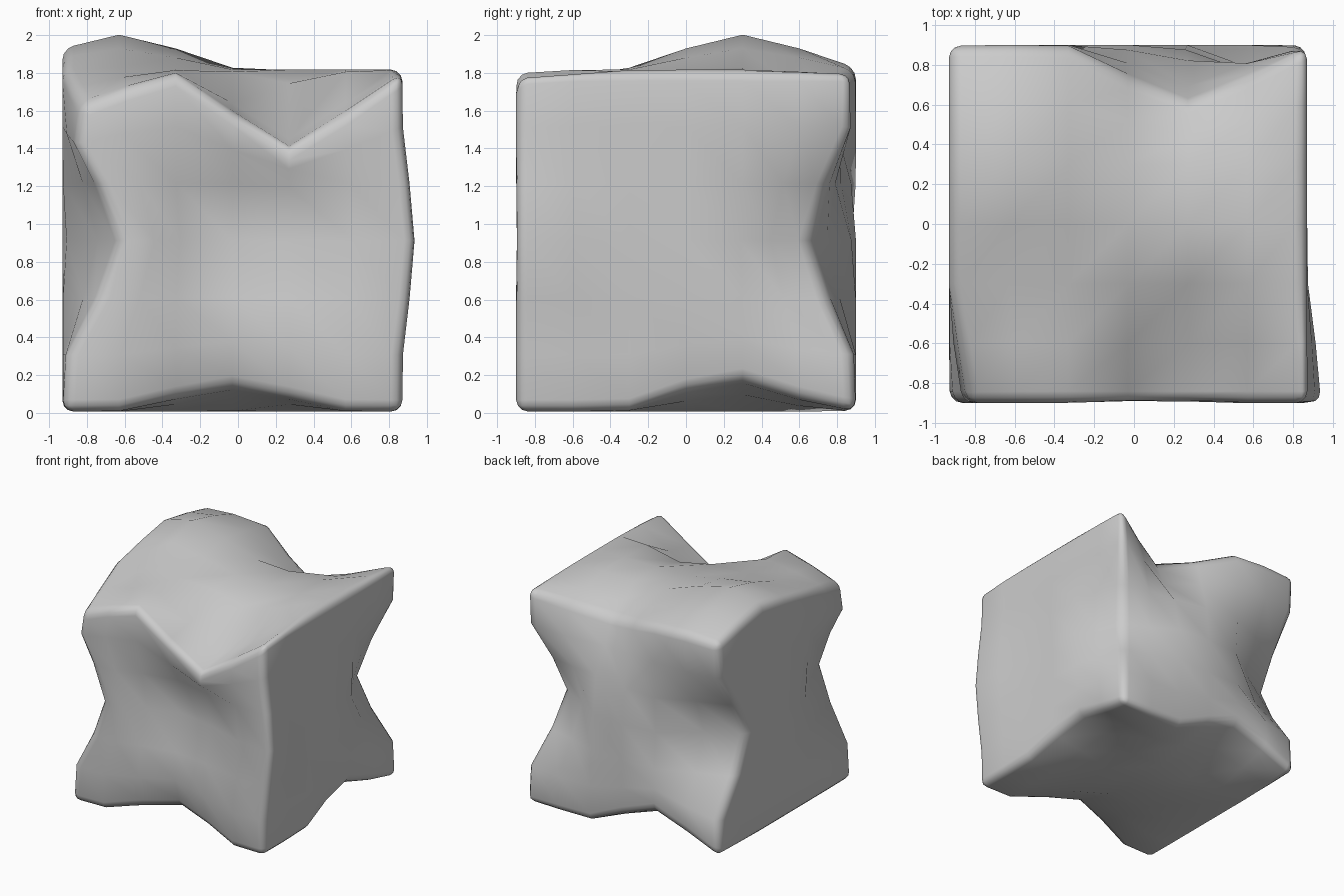
import bpy, bmesh
from mathutils import Vector

if "Cube" in bpy.data.objects:
    bpy.data.objects.remove(bpy.data.objects["Cube"])

SIZE = Vector((1.80, 1.80, 1.81))
CENTRE = Vector((-0.03, 0.0, 0.912))

# Gridded cube, six segments per side
bm = bmesh.new()
bmesh.ops.create_cube(bm, size=1.0)
bmesh.ops.subdivide_edges(bm, edges=bm.edges[:], cuts=5, use_grid_fill=True)
for v in bm.verts:
    v.co = Vector([v.co[i] * SIZE[i] + CENTRE[i] for i in range(3)])

# Mark the twelve outer edges for rounding
weight = bm.edges.layers.float.new("bevel_weight_edge")
bm.normal_update()
for e in bm.edges:
    if e.calc_face_angle(0) > 0.5:
        e[weight] = 1.0

# Soft sculpt pulls: (centre, offset, radius)
pulls = [
    ((0.27, -0.9, 1.82), (0, 0, -0.36), 0.70),       # front top edge dent
    ((0.27, -0.6, 1.82), (0, 0, -0.15), 0.50),       # dip behind it
    ((-0.93, -0.9, 0.91), (0.30, 0, 0), 0.72),       # front left edge dent
    ((0.87, -0.9, 0.91), (0.07, 0, 0), 0.70),        # front right edge bulge
    ((-0.03, -0.9, 0.0), (0, 0.17, 0.13), 0.66),     # front bottom edge dent
    ((-0.93, -0.9, 1.82), (0.10, 0, -0.19), 0.60),   # front left top corner
    ((-0.63, 0.3, 1.82), (0, 0, 0.185), 0.70),       # top bump
    ((0.27, 0.9, 1.82), (0, -0.29, -0.19), 0.65),    # back top edge dent
    ((0.87, 0.9, 0.91), (-0.20, -0.25, 0), 0.70),    # back right edge dent
    ((-0.93, 0.9, 0.91), (0, -0.40, 0), 0.70),       # back left edge dent
    ((-0.33, 0.9, 0.0), (0, 0, 0.25), 0.65),         # back bottom edge dent
    ((0.87, 0.25, 0.0), (-0.05, 0, 0.17), 0.63),     # right bottom edge dent
    ((0.0, -0.9, 0.95), (0, 0.20, 0), 0.75),         # front face hollow
    ((0.27, 0.9, 1.3), (0, -0.08, 0), 0.50),         # back face hollow
]
rest = {v: v.co.copy() for v in bm.verts}
for centre, offset, radius in pulls:
    for v, co in rest.items():
        t = max(0.0, 1 - (co - Vector(centre)).length / radius)
        v.co += Vector(offset) * (t * t * (3 - 2 * t))

for f in bm.faces:
    f.smooth = True
mesh = bpy.data.meshes.new("stone_block")
bm.to_mesh(mesh)
bm.free()
block = bpy.data.objects.new("stone_block", mesh)
bpy.context.collection.objects.link(block)

# Rounded outer edges
bevel = block.modifiers.new("rounded_edges", "BEVEL")
bevel.limit_method = 'WEIGHT'
bevel.width = 0.06
bevel.segments = 3
